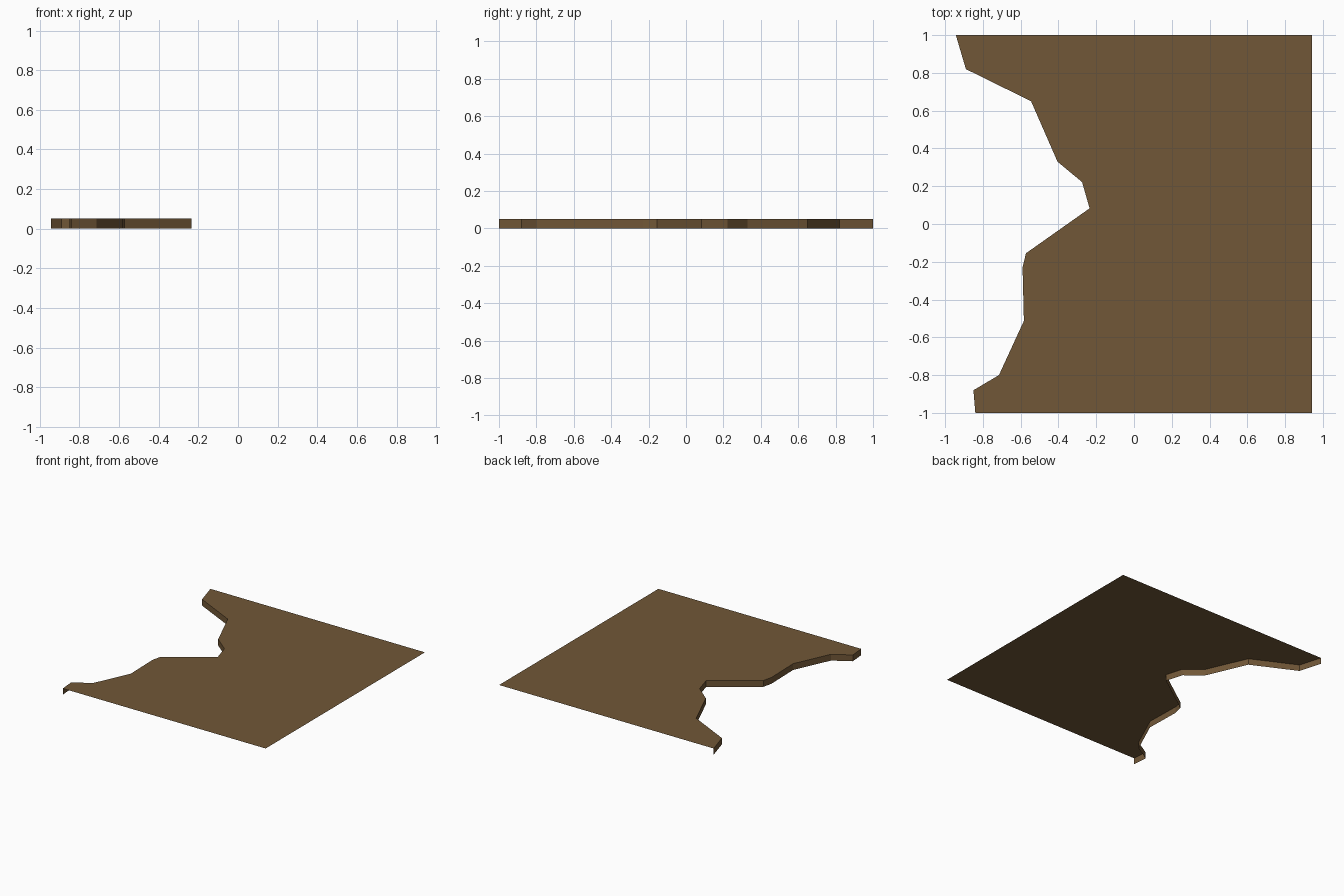
import bpy, bmesh

if "Cube" in bpy.data.objects:
    bpy.data.objects.remove(bpy.data.objects["Cube"])

TOP = 0.05
RIGHT = 0.943

# Ragged left edge, from back to front
edge = [(-0.943, 1.0), (-0.89, 0.82), (-0.545, 0.65), (-0.405, 0.33),
        (-0.275, 0.222), (-0.235, 0.083), (-0.572, -0.155), (-0.59, -0.23),
        (-0.583, -0.513), (-0.715, -0.80), (-0.85, -0.88), (-0.84, -1.0)]

brown = bpy.data.materials.new("earth brown")
brown.diffuse_color = (0.165, 0.095, 0.038, 1)
brown.use_nodes = True
brown.node_tree.nodes["Principled BSDF"].inputs["Base Color"].default_value = brown.diffuse_color

bm = bmesh.new()
upper = [bm.verts.new((x, y, TOP)) for x, y in edge]
lower = [bm.verts.new((x, y, 0)) for x, y in edge]
corners = [bm.verts.new((RIGHT, y, TOP)) for y in (-1, 1)]

# Flat top sheet, open underneath and on the three straight sides
bm.faces.new(upper + corners)

# Thin cliff wall hanging from the ragged edge, facing outward
for i in range(len(edge) - 1):
    bm.faces.new((upper[i + 1], upper[i], lower[i], lower[i + 1]))

mesh = bpy.data.meshes.new("ground_tile")
bm.to_mesh(mesh)
bm.free()
mesh.materials.append(brown)
tile = bpy.data.objects.new("ground_tile", mesh)
bpy.context.collection.objects.link(tile)
